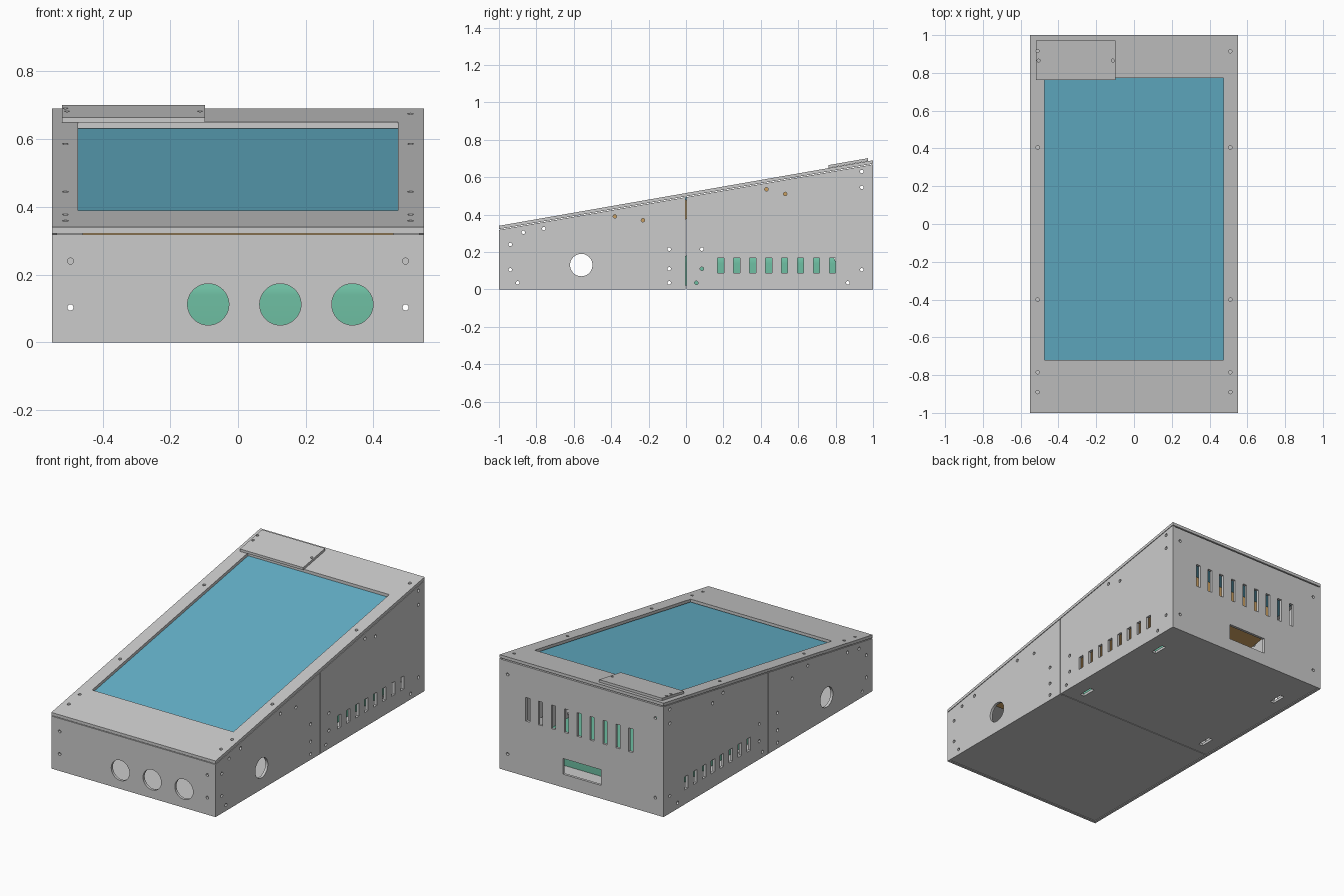
import bpy, bmesh, math
from mathutils import Matrix, Vector

if "Cube" in bpy.data.objects:
    bpy.data.objects.remove(bpy.data.objects["Cube"])

T = 0.016          # panel thickness
W = 0.55           # half width


def lid_z(y):
    return 0.34 + 0.175 * (y + 1)


def finish(name, bm, color=None, smooth=False):
    bmesh.ops.recalc_face_normals(bm, faces=bm.faces[:])
    me = bpy.data.meshes.new(name)
    bm.to_mesh(me)
    bm.free()
    ob = bpy.data.objects.new(name, me)
    bpy.context.collection.objects.link(ob)
    if color:
        mat = bpy.data.materials.new(name + "_color")
        mat.diffuse_color = (*color, 1)
        mat.use_nodes = True
        mat.node_tree.nodes["Principled BSDF"].inputs["Base Color"].default_value = mat.diffuse_color
        me.materials.append(mat)
    return ob


def add_box(bm, x0, x1, y0, y1, z0, z1):
    m = Matrix.Translation(((x0 + x1) / 2, (y0 + y1) / 2, (z0 + z1) / 2)) \
        @ Matrix.Diagonal((x1 - x0, y1 - y0, z1 - z0, 1))
    return bmesh.ops.create_cube(bm, size=1, matrix=m)['verts']


def add_cyl(bm, loc, r, axis, depth=0.1):
    n = 48 if r > 0.03 else 16
    rot = Vector((0, 0, 1)).rotation_difference(Vector(axis)).to_matrix().to_4x4()
    bmesh.ops.create_cone(bm, cap_ends=True, segments=n, radius1=r, radius2=r,
                          depth=depth, matrix=Matrix.Translation(loc) @ rot)


def cut(ob, bm):
    """Subtract the shapes in bm from ob and bake the result."""
    cutter = finish("cutter", bm)
    cutter.hide_render = True
    mod = ob.modifiers.new("holes", 'BOOLEAN')
    mod.operation, mod.solver, mod.object = 'DIFFERENCE', 'EXACT', cutter
    dg = bpy.context.evaluated_depsgraph_get()
    me = bpy.data.meshes.new_from_object(ob.evaluated_get(dg))
    ob.modifiers.clear()
    ob.data = me
    bpy.data.objects.remove(cutter)


def box(name, *dims, color=None):
    bm = bmesh.new()
    add_box(bm, *dims)
    return finish(name, bm, color)


def sloped(name, x0, x1, y0, y1, d0, d1, color=None):
    """Box sheared to follow the lid plane, d0..d1 measured from its top."""
    bm = bmesh.new()
    for v in add_box(bm, x0, x1, y0, y1, d0, d1):
        v.co.z += lid_z(v.co.y)
    return finish(name, bm, color)


# side walls, each in two halves, with screw holes, vents and a round port
screws = [(-.94, .24), (-.94, .105), (-.9, .035), (-.87, .305), (-.76, .325),
          (-.38, .39), (-.23, .37), (-.09, .215), (-.09, .11), (-.09, .035),
          (.055, .035), (.085, .11), (.085, .215), (.43, .535), (.53, .51),
          (.94, .63), (.94, .545), (.94, .105), (.865, .035)]
for side, s in (("left", -1), ("right", 1)):
    for half, y0, y1 in (("front", -1, -.002), ("rear", .002, 1)):
        bm = bmesh.new()
        xs = sorted((s * W, s * (W - T)))
        for v in add_box(bm, *xs, y0, y1, 0, 1):
            if v.co.z > .5:
                v.co.z = lid_z(v.co.y) - .022
        wall = finish(f"{side}_{half}_wall", bm)
        bm = bmesh.new()
        for y, z in screws:
            if y0 < y < y1:
                add_cyl(bm, (s * W, y, z), .0095, (1, 0, 0))
        if half == "front":
            add_cyl(bm, (s * W, -.56, .13), .06, (1, 0, 0))
        else:
            for i in range(8):
                y = .185 + .0855 * i
                add_box(bm, s * W - .05, s * W + .05, y - .017, y + .017, .088, .167)
        cut(wall, bm)

# front wall with three round button openings
front = box("front_wall", -W + T, W - T, -1, -1 + T, 0, .318)
bm = bmesh.new()
for x in (-.088, .125, .338):
    add_cyl(bm, (x, -1, .112), .061, (0, 1, 0))
for x in (-.495, .495):
    for z in (.103, .24):
        add_cyl(bm, (x, -1, z), .009, (0, 1, 0))
cut(front, bm)

# rear wall with vents and a connector opening
rear = box("rear_wall", -W + T, W - T, 1 - T, 1, 0, .665)
bm = bmesh.new()
for i in range(9):
    x = .36 - .0863 * i
    add_box(bm, x - .014, x + .014, .9, 1.1, .335, .478)
add_box(bm, -.13, .125, .9, 1.1, .08, .175)
for x in (-.495, .495):
    for z in (.103, .585):
        add_cyl(bm, (x, 1, z), .009, (0, 1, 0))
cut(rear, bm)

# floor panels, the rear one with mounting slots
FW, FY = W - T, 1 - T
box("front_floor", -FW, FW, -FY, -.002, .004, .02)
floor = box("rear_floor", -FW, FW, .002, FY, .004, .02)
bm = bmesh.new()
for x in (-.44, .44):
    for y in (.11, .745):
        add_box(bm, x - .014, x + .014, y - .045, y + .045, -.05, .05)
cut(floor, bm)

# sloped lid frame
lid = [("front_lid_plate", -W, W, -1, -.72, [(x, y) for x in (-.51, .51) for y in (-.89, -.785)]),
       ("rear_lid_plate", -W, W, .772, 1, [(-.51, .915), (.51, .915)]),
       ("left_lid_strip", -W, -.473, -.72, .772, [(-.51, -.4), (-.51, .405)]),
       ("right_lid_strip", .473, W, -.72, .772, [(.51, -.4), (.51, .405)])]
for name, x0, x1, y0, y1, holes in lid:
    plate = sloped(name, x0, x1, y0, y1, -.018, 0)
    bm = bmesh.new()
    for x, y in holes:
        add_cyl(bm, (x, y, lid_z(y)), .009, (0, 0, 1))
    cut(plate, bm)

# small cover plate on the rear of the lid
cover = sloped("cover_plate", -.52, -.097, .762, .972, .001, .016)
bm = bmesh.new()
for x, y in ((-.51, .915), (-.505, .865), (-.112, .865)):
    add_cyl(bm, (x, y, lid_z(y)), .008, (0, 0, 1))
cut(cover, bm)

# screen glass and the display body under it
sloped("screen_glass", -.5, .5, -.75, .8, -.036, -.022, (.13, .45, .6))
sloped("display_body", -.46, .46, -.68, .72, -.14, -.037, (.6, .35, .12))

# electronics module on the floor, with rounded top edges
module = box("electronics_module", -.41, .42, -.02, .8, .021, .19, color=(.15, .5, .35))
bm = bmesh.new()
bm.from_mesh(module.data)
top = [e for e in bm.edges if all(v.co.z > .1 for v in e.verts)]
bmesh.ops.bevel(bm, geom=top, offset=.05, segments=5, profile=.5, affect='EDGES')
bm.to_mesh(module.data)
bm.free()
bpy.context.view_layer.objects.active = module
module.select_set(True)
bpy.ops.object.shade_smooth_by_angle(angle=math.radians(35))
